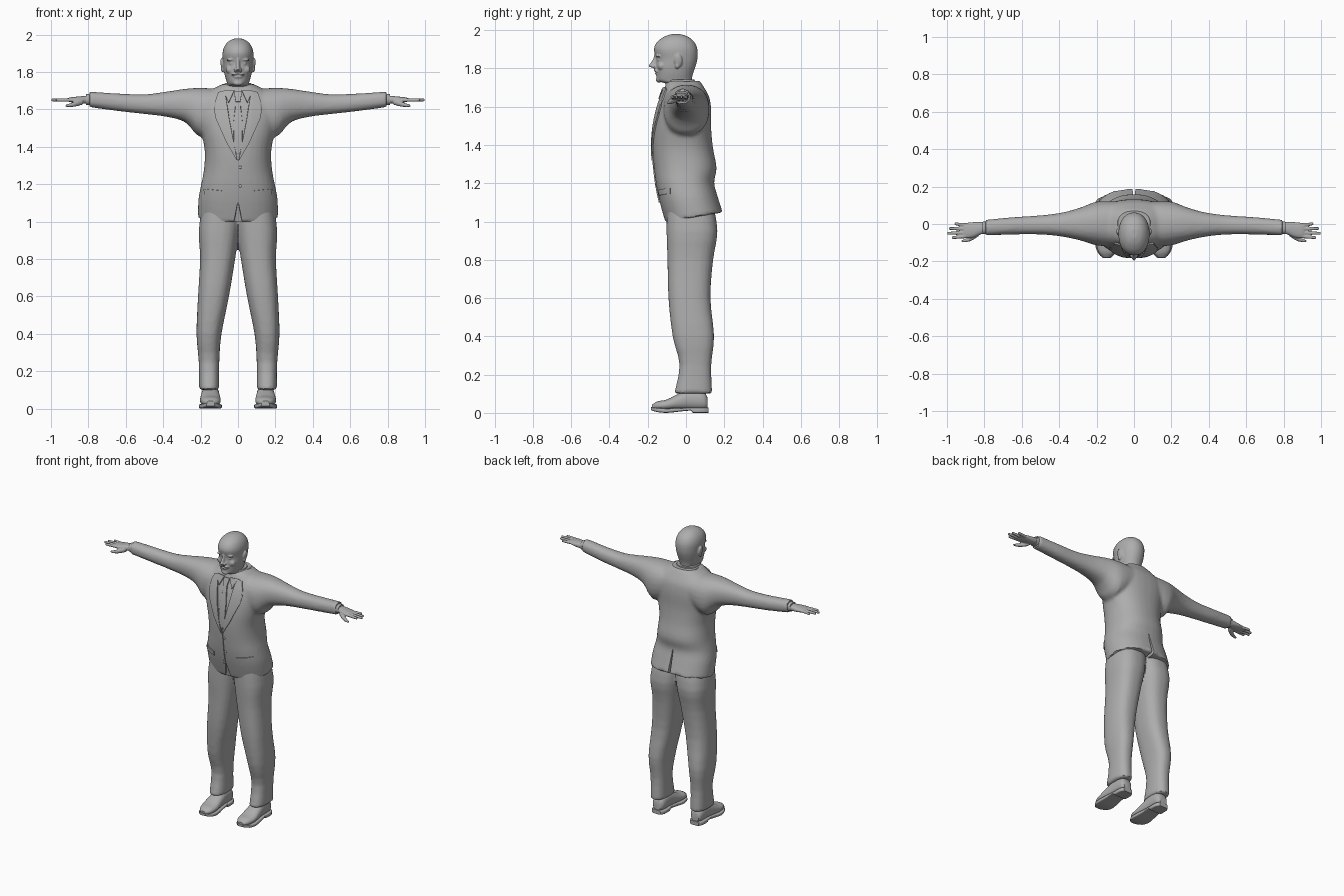
import bpy, bmesh, math
from mathutils import Matrix, Vector

if "Cube" in bpy.data.objects:
    bpy.data.objects.remove(bpy.data.objects["Cube"])

grey = bpy.data.materials.new("plain_grey")
grey.use_nodes = True
COLOUR = (0.42, 0.42, 0.42, 1)
grey.diffuse_color = COLOUR
grey.node_tree.nodes["Principled BSDF"].inputs["Base Color"].default_value = COLOUR


def spline(a, b, c, d, t):
    """Catmull-Rom blend of four section rows."""
    return [0.5 * (2 * q + (r - p) * t + (2 * p - 5 * q + 4 * r - s) * t * t
                   + (3 * q - p - 3 * r + s) * t ** 3) for p, q, r, s in zip(a, b, c, d)]


def loft(bm, axis, rows, sides=24, power=2.3, steps=3):
    """Skin over sections (position, min, max, min, max) set along an axis."""
    full = []
    last = len(rows) - 1
    for i in range(last):
        quad = [rows[max(0, min(last, i + k))] for k in (-1, 0, 1, 2)]
        full += [spline(*quad, s / steps) for s in range(steps)]
    full.append(rows[-1])
    rings = []
    for pos, a0, a1, b0, b1 in full:
        ring = []
        for k in range(sides):
            t = math.tau * (k + 0.5) / sides
            c, s = (math.copysign(abs(f) ** (2 / power), f) for f in (math.cos(t), math.sin(t)))
            co = [(a0 + a1) / 2 + c * (a1 - a0) / 2, (b0 + b1) / 2 + s * (b1 - b0) / 2]
            co.insert("xyz".index(axis), pos)
            ring.append(bm.verts.new(co))
        rings.append(ring)
    for lo, hi in zip(rings, rings[1:]):
        for k in range(sides):
            n = (k + 1) % sides
            bm.faces.new((lo[k], lo[n], hi[n], hi[k]))
    bm.faces.new(rings[0])
    bm.faces.new(rings[-1])


def blob(bm, loc, size, turn=0, axis="Y"):
    m = Matrix.Translation(loc) @ Matrix.Rotation(turn, 4, axis) @ Matrix.Diagonal((*size, 1))
    bmesh.ops.create_uvsphere(bm, u_segments=20, v_segments=12, radius=1, matrix=m)


def mirror(bm):
    """Copy everything so far to the other side."""
    made = bmesh.ops.duplicate(bm, geom=bm.verts[:] + bm.edges[:] + bm.faces[:])["geom"]
    for v in made:
        if isinstance(v, bmesh.types.BMVert):
            v.co.x *= -1


def finish(bm, name, voxel=0, smooth=0):
    bmesh.ops.recalc_face_normals(bm, faces=bm.faces[:])
    mesh = bpy.data.meshes.new(name)
    bm.to_mesh(mesh)
    bm.free()
    ob = bpy.data.objects.new(name, mesh)
    bpy.context.collection.objects.link(ob)
    mesh.materials.append(grey)
    if voxel:
        modify(ob, "REMESH", mode="VOXEL", voxel_size=voxel)
    if smooth:
        modify(ob, "SMOOTH", factor=0.5, iterations=smooth)
    shade(ob)
    return ob


def activate(ob):
    bpy.ops.object.select_all(action="DESELECT")
    ob.select_set(True)
    bpy.context.view_layer.objects.active = ob


def shade(ob):
    activate(ob)
    bpy.ops.object.shade_smooth_by_angle(angle=math.radians(40))


def modify(ob, kind, **settings):
    activate(ob)
    mod = ob.modifiers.new("shape", kind)
    for key, value in settings.items():
        setattr(mod, key, value)
    bpy.ops.object.modifier_apply(modifier=mod.name)


def plate(name, outline, lift, both=False, cloth=None):
    """Thin cloth panel laid on the front of the jacket."""
    bm = bmesh.new()
    face = bm.faces.new([bm.verts.new((x, -0.4, z)) for x, z in outline])
    bmesh.ops.triangulate(bm, faces=[face])
    bmesh.ops.subdivide_edges(bm, edges=bm.edges[:], cuts=7, use_grid_fill=True)
    if both:
        mirror(bm)
    for f in bm.faces:
        f.normal_update()
        if f.normal.y > 0:
            f.normal_flip()
    for v in bm.verts:
        hit, loc, _, _ = cloth.ray_cast(v.co, Vector((0, 1, 0)))
        v.co.y = loc.y - lift if hit else -0.1
    ob = finish(bm, name)
    modify(ob, "SOLIDIFY", thickness=0.008, offset=0)
    shade(ob)


# Jacket: sleeves and body fused into one skin
bm = bmesh.new()
loft(bm, "x", [(.1, -.12, .12, 1.5, 1.71), (.2, -.115, .12, 1.45, 1.715), (.28, -.09, .09, 1.53, 1.71),
               (.38, -.068, .062, 1.56, 1.695), (.5, -.056, .046, 1.575, 1.68),
               (.65, -.056, .036, 1.592, 1.685), (.795, -.062, .022, 1.612, 1.695)])
mirror(bm)
body = [(1.02, .214, -.108, .192), (1.12, .212, -.138, .165), (1.2, .197, -.156, .147),
        (1.28, .182, -.167, .16), (1.38, .178, -.174, .142), (1.48, .198, -.17, .132),
        (1.58, .22, -.152, .132), (1.65, .21, -.13, .122), (1.7, .15, -.112, .095), (1.735, .085, -.1, .072)]
loft(bm, "z", [(z, -w, w, f, b) for z, w, f, b in body], sides=32)
for v in bm.verts:  # hem rises toward the back
    if v.co.z < 1.25:
        v.co.z += 0.17 * (v.co.y - 0.03) * (1.25 - v.co.z) / 0.23
jacket = finish(bm, "jacket", voxel=0.011, smooth=3)

# Back vent and front hem notch
for name, row_low, row_high in (
        ("back_vent", (.98, -.012, .012, .08, .3), (1.2, -.002, .002, .1, .3)),
        ("front_notch", (.95, -.035, .035, -.3, -.09), (1.1, -.002, .002, -.3, -.12))):
    bm = bmesh.new()
    loft(bm, "z", [row_low, row_high], power=9, steps=1)
    cutter = finish(bm, name)
    modify(jacket, "BOOLEAN", operation="DIFFERENCE", object=cutter, solver="EXACT")
    bpy.data.objects.remove(cutter)
shade(jacket)

# Shirt front, tie, lapels, front edge and pocket flaps
panels = [
    ("tie_blade", [(0, 1.35), (.022, 1.4), (.024, 1.53), (.011, 1.645),
                   (-.011, 1.645), (-.024, 1.53), (-.022, 1.4)], .003, False),
    ("tie_knot", [(.012, 1.64), (.022, 1.695), (-.022, 1.695), (-.012, 1.64)], .008, False),
    ("shirt_collar_points", [(.02, 1.7), (.05, 1.635), (.078, 1.7)], .006, True),
    ("lapels", [(.002, 1.32), (.045, 1.54), (.07, 1.7), (.105, 1.69), (.122, 1.64), (.105, 1.63),
                (.128, 1.605), (.118, 1.55), (.06, 1.42)], .006, True),
    ("front_edge", [(-.012, 1.1), (.003, 1.1), (.003, 1.33), (-.012, 1.33)], .002, False),
    ("pocket_flaps", [(.085, 1.135), (.18, 1.145), (.18, 1.175), (.085, 1.165)], .002, True)]
for name, outline, lift, both in panels:
    plate(name, outline, lift, both, jacket)

# Jacket buttons
bm = bmesh.new()
for z in (1.19, 1.29):
    hit, loc, _, _ = jacket.ray_cast(Vector((.012, -1, z)), Vector((0, 1, 0)))
    blob(bm, loc, (.008, .005, .008))
finish(bm, "buttons")

# Collars standing around the neck
bm = bmesh.new()
loft(bm, "z", [(1.67, -.088, .088, -.108, .062), (1.72, -.078, .078, -.108, .05), (1.742, -.07, .07, -.1, .045)])
finish(bm, "shirt_collar")
bm = bmesh.new()
loft(bm, "z", [(1.66, -.13, .13, -.09, .105), (1.7, -.108, .108, -.075, .09), (1.735, -.086, .086, -.06, .07)])
finish(bm, "jacket_collar")

# Trousers
bm = bmesh.new()
loft(bm, "z", [(.1, .1, .208, -.062, .137), (.25, .1, .21, -.034, .132), (.4, .088, .222, -.07, .147),
               (.6, .048, .214, -.092, .128), (.8, .015, .203, -.097, .142),
               (.95, -.008, .21, -.102, .165), (1.1, -.03, .19, -.1, .14)], power=2.5)
mirror(bm)
finish(bm, "trousers", voxel=0.011, smooth=2)

# Shoes: upper, then sole with heel
bm = bmesh.new()
loft(bm, "y", [(.112, .12, .175, .025, .08), (.09, .103, .19, .015, .115), (.02, .1, .194, .015, .125),
               (-.04, .096, .2, .015, .1), (-.1, .092, .203, .015, .07), (-.15, .1, .19, .015, .06),
               (-.178, .128, .165, .02, .042)])
mirror(bm)
finish(bm, "shoes")
bm = bmesh.new()
loft(bm, "y", [(.118, .115, .18, 0, .028), (.09, .098, .195, 0, .028), (.035, .098, .195, 0, .028),
               (.025, .1, .195, .012, .028), (-.04, .094, .203, .006, .026), (-.1, .086, .209, 0, .024),
               (-.15, .095, .196, .004, .026), (-.182, .125, .168, .014, .03)], power=6, steps=2)
mirror(bm)
finish(bm, "shoe_soles")

# Shirt cuffs
bm = bmesh.new()
loft(bm, "x", [(.77, -.054, .014, 1.622, 1.685), (.812, -.054, .012, 1.624, 1.682)], steps=1)
mirror(bm)
finish(bm, "shirt_cuffs")

# Hands: palm, four fingers, thumb
bm = bmesh.new()
loft(bm, "x", [(.78, -.046, .006, 1.632, 1.672), (.82, -.056, .01, 1.63, 1.672), (.86, -.072, .01, 1.632, 1.668),
               (.895, -.075, .006, 1.638, 1.664), (.91, -.068, 0, 1.643, 1.66)])
for y, tip, drift in ((-.065, .975, -.008), (-.046, .998, -.004), (-.026, .99, .002), (-.007, .96, .008)):
    loft(bm, "x", [(x, y + d - r, y + d + r, 1.65 - r, 1.65 + r) for x, d, r in
                   ((.88, 0, .01), ((.89 + tip) / 2, drift / 2, .009), (tip - .006, drift, .0075), (tip, drift, .003))],
         sides=12)
loft(bm, "x", [(.83, -.065, -.035, 1.625, 1.655), (.87, -.09, -.062, 1.615, 1.642),
               (.905, -.098, -.08, 1.612, 1.63), (.922, -.096, -.086, 1.614, 1.624)], sides=12)
mirror(bm)
finish(bm, "hands", voxel=0.004, smooth=2)

# Head: skull and neck, with brow, nose, eyes, mouth, moustache and ears fused in
bm = bmesh.new()
for loc, size, turn in (
        ((.034, -.142, 1.866), (.026, .016, .007), .1),     # brow
        ((.032, -.14, 1.846), (.014, .011, .008), 0),       # eye
        ((.042, -.128, 1.812), (.024, .02, .022), 0),       # cheek
        ((.012, -.167, 1.81), (.011, .012, .009), 0),       # nostril
        ((.016, -.156, 1.79), (.02, .012, .007), .3)):      # moustache
    blob(bm, loc, size, turn)
blob(bm, (.084, -.04, 1.84), (.009, .021, .034), .15)       # ear
blob(bm, (.083, -.045, 1.815), (.008, .012, .016))          # ear lobe
mirror(bm)
skull = [(1.66, .062, -.09, .045), (1.715, .062, -.096, .035), (1.735, .058, -.148, .03), (1.77, .068, -.155, .036),
         (1.81, .076, -.159, .05), (1.85, .08, -.156, .06), (1.9, .083, -.168, .06), (1.94, .071, -.15, .042),
         (1.967, .046, -.112, .008), (1.979, .016, -.075, -.03)]
loft(bm, "z", [(z, -w, w, f, b) for z, w, f, b in skull], sides=32, power=2.15)
loft(bm, "z", [(1.802, -.01, .01, -.17, -.14), (1.811, -.013, .013, -.196, -.14), (1.825, -.011, .011, -.188, -.14),
               (1.85, -.009, .009, -.172, -.14), (1.872, -.008, .008, -.166, -.14)], sides=12)
blob(bm, (0, -.152, 1.773), (.024, .01, .006))              # lips
blob(bm, (0, -.142, 1.74), (.026, .016, .014))              # chin
finish(bm, "head", voxel=0.0045, smooth=2)
